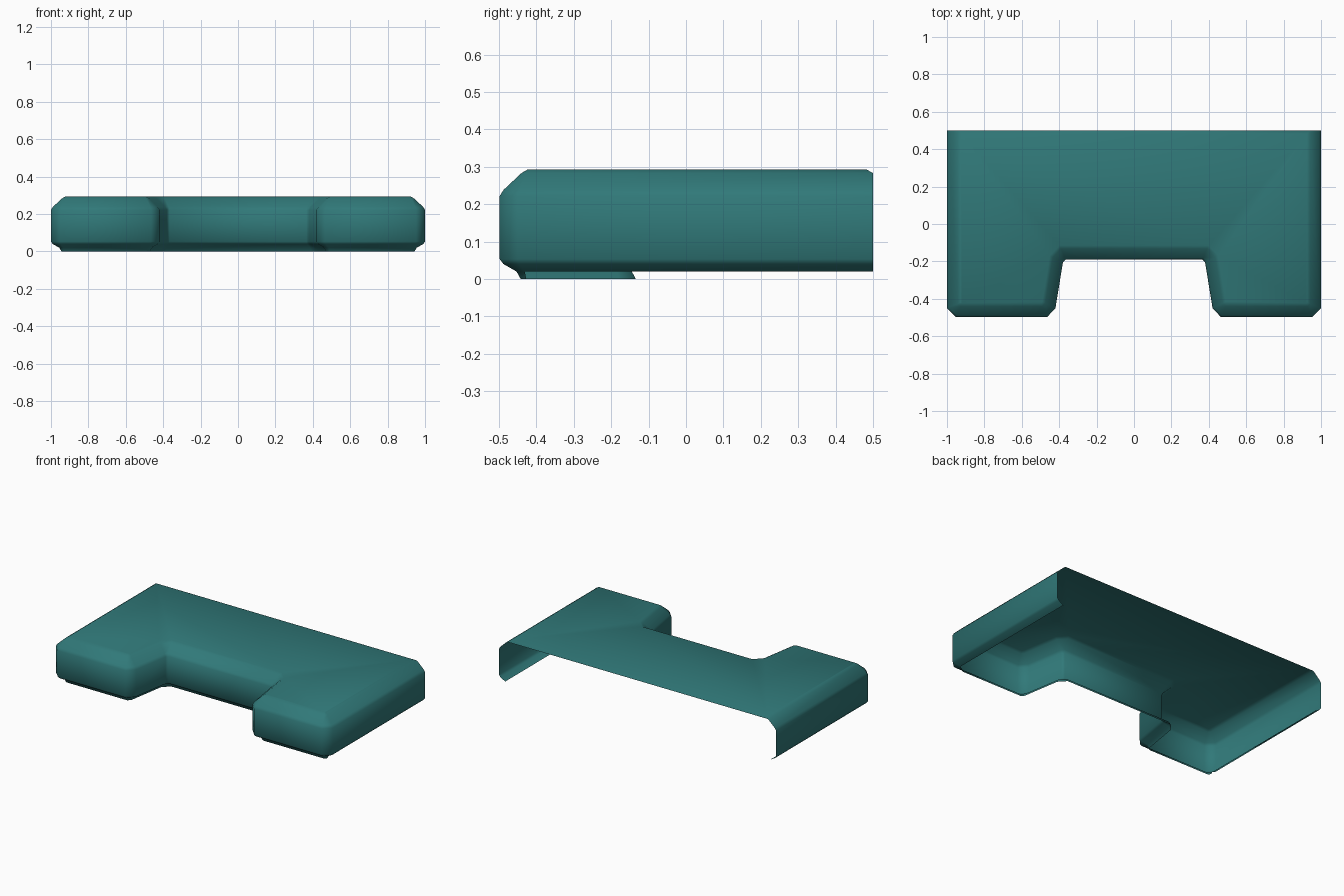
import bpy, bmesh, math
from mathutils import Vector

if "Cube" in bpy.data.objects:
    bpy.data.objects.remove(bpy.data.objects["Cube"])

# Plan outline of the shell, right half from back to notch, then mirrored
half = [(1, .5), (1, -.45), (.952, -.498), (.465, -.498),
        (.42, -.45), (.38, -.205), (.366, -.19)]
path = [Vector(p) for p in half] + [Vector((-x, y)) for x, y in reversed(half)]

# Wall cross-section: (inward offset, height), top to bottom
profile = [(.075, .293), (.058, .283), (.01, .238), (0, .222),
           (0, .053), (.01, .04), (.045, .02)]
lip = (.056, 0)


def inset(pts, d):
    """Offset an open path inward with mitred corners."""
    normals = []
    for a, b in zip(pts, pts[1:]):
        t = (b - a).normalized()
        normals.append(Vector((t.y, -t.x)))
    out = []
    for i, p in enumerate(pts):
        n0, n1 = normals[max(i - 1, 0)], normals[min(i, len(normals) - 1)]
        out.append(p + (n0 + n1) * d / (1 + n0.dot(n1)))
    return out


bm = bmesh.new()


def ring(d, z):
    return [bm.verts.new((p.x, p.y, z)) for p in inset(path, d)]


def bridge(r0, r1):
    for i in range(len(r0) - 1):
        bm.faces.new((r0[i], r1[i], r1[i + 1], r0[i + 1]))


# Side walls with bevelled top and bottom edges
rings = [ring(d, z) for d, z in profile]
for r0, r1 in zip(rings, rings[1:]):
    bridge(r0, r1)

# Top plate and the small turned-down strip at the open back
top, below = rings[0], rings[1]
for v in (top[0], top[-1]):
    v.co.y = .482
bm.faces.new(top)
bm.faces.new((top[0], top[-1], below[-1], below[0]))

# Low lip under the front edge only
low = ring(*lip)
bridge(rings[-1][1:-1], low[1:-1])
for v in (low[0], low[-1]):
    bm.verts.remove(v)

bmesh.ops.recalc_face_normals(bm, faces=bm.faces)
plate = max(bm.faces, key=lambda f: f.calc_area())
if plate.normal.z < 0:
    bmesh.ops.reverse_faces(bm, faces=bm.faces)

mesh = bpy.data.meshes.new("notched_shell")
bm.to_mesh(mesh)
bm.free()
shell = bpy.data.objects.new("notched_shell", mesh)
bpy.context.collection.objects.link(shell)

# Teal paint
teal = bpy.data.materials.new("teal")
teal.diffuse_color = (.03, .19, .19, 1)
teal.use_nodes = True
teal.node_tree.nodes["Principled BSDF"].inputs["Base Color"].default_value = teal.diffuse_color
mesh.materials.append(teal)

bpy.context.view_layer.objects.active = shell
shell.select_set(True)
bpy.ops.object.shade_smooth_by_angle(angle=math.radians(50))
